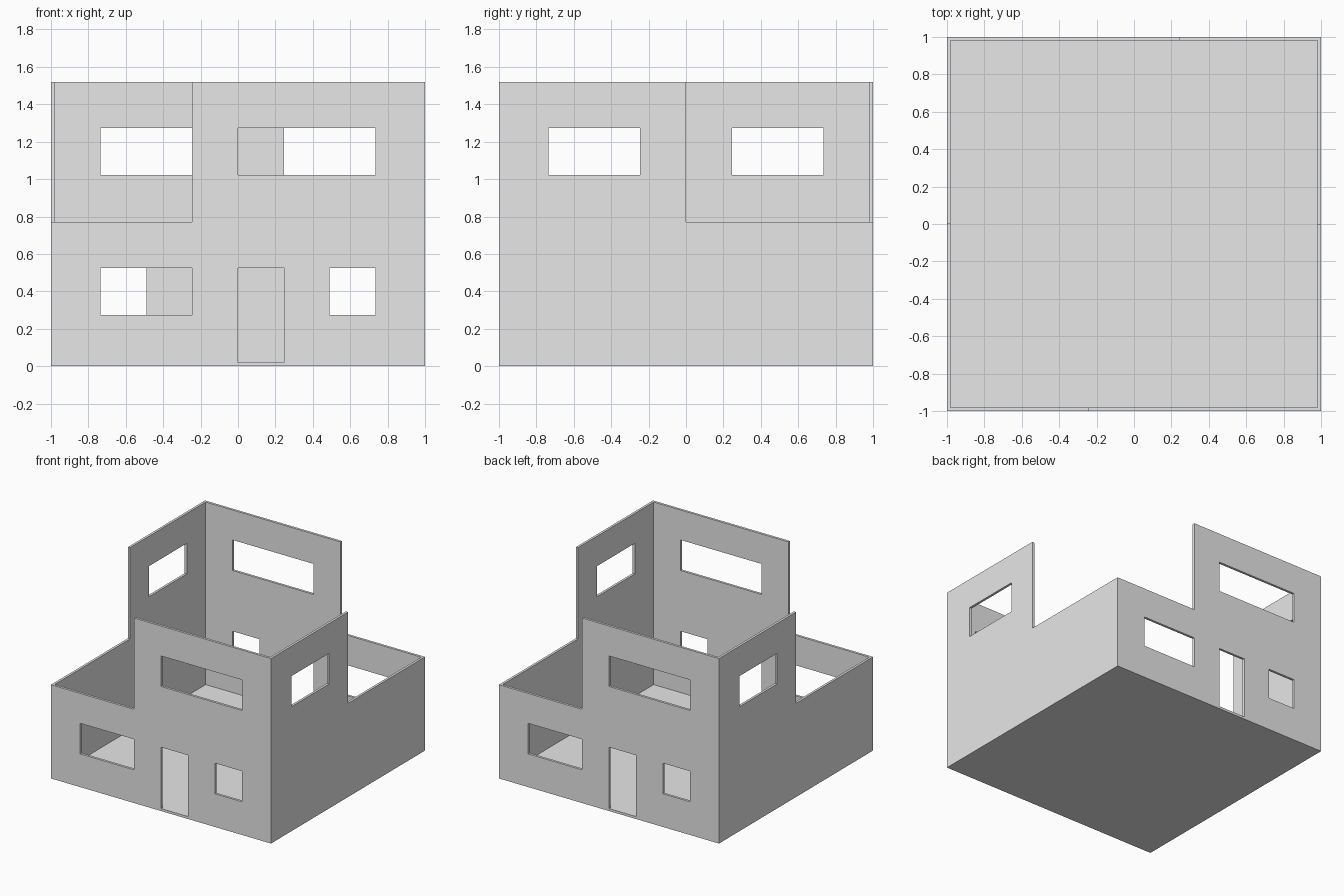
import bpy, bmesh, math
from mathutils import Matrix, Vector

cube = bpy.data.objects.get("Cube")
if cube:
    bpy.data.objects.remove(cube, do_unlink=True)

T = 0.02                    # wall and floor thickness
LOW, HIGH = 0.77, 1.52      # wall heights
SILL, HEAD = 0.273, 0.524   # ground floor openings
UPPER = 0.75                # rise from ground to upper openings

plaster = bpy.data.materials.new("plain grey")
plaster.use_nodes = True
grey = (0.8, 0.8, 0.8, 1)
plaster.diffuse_color = grey
plaster.node_tree.nodes["Principled BSDF"].inputs["Base Color"].default_value = grey


def finish(bm, name):
    bmesh.ops.recalc_face_normals(bm, faces=bm.faces)
    mesh = bpy.data.meshes.new(name)
    bm.to_mesh(mesh)
    bm.free()
    mesh.materials.append(plaster)
    obj = bpy.data.objects.new(name, mesh)
    bpy.context.collection.objects.link(obj)
    return obj


def rect(x0, x1, z0, z1):
    return [(x0, z0), (x1, z0), (x1, z1), (x0, z1)]


def wall(name, outline, windows, angle):
    """Fill an outline with window holes, thicken it inward, turn it to its side."""
    bm = bmesh.new()
    edges = []
    for loop in [outline] + windows:
        vs = [bm.verts.new((x, -1, z)) for x, z in loop]
        edges += [bm.edges.new((a, b)) for a, b in zip(vs, vs[1:] + vs[:1])]
    bmesh.ops.triangle_fill(bm, edges=edges, use_beauty=True, normal=Vector((0, -1, 0)))
    ext = bmesh.ops.extrude_face_region(bm, geom=bm.faces[:], use_keep_orig=True)
    moved = [g for g in ext["geom"] if isinstance(g, bmesh.types.BMVert)]
    bmesh.ops.translate(bm, verts=moved, vec=(0, T, 0))
    bm.transform(Matrix.Rotation(math.radians(angle), 4, "Z"))
    return finish(bm, name)


# Floor slab
bm = bmesh.new()
bmesh.ops.create_cube(bm, size=1, matrix=Matrix.Translation((0, 0, T / 2)) @ Matrix.Diagonal((2, 2, T, 1)))
finish(bm, "floor")

# Long wall: stepped top, door notch, two ground windows and one upper window
door_l, door_r, step = 0.0, 0.247, -0.245
long_outline = [(-1, T), (door_l, T), (door_l, HEAD), (door_r, HEAD), (door_r, T),
                (1, T), (1, HIGH), (step, HIGH), (step, LOW), (-1, LOW)]
long_windows = [rect(-0.735, -0.245, SILL, HEAD),
                rect(0.49, 0.735, SILL, HEAD),
                rect(0, 0.735, SILL + UPPER, HEAD + UPPER)]

# Side wall: stepped top and one upper window, fitted between the long walls
e = 1 - T
side_outline = [(-e, T), (e, T), (e, LOW), (0, LOW), (0, HIGH), (-e, HIGH)]
side_windows = [rect(-0.735, -0.245, SILL + UPPER, HEAD + UPPER)]

# Opposite walls are half-turn copies
for name, turn in (("front_wall", 0), ("back_wall", 180)):
    wall(name, long_outline, long_windows, turn)
for name, turn in (("left_wall", 90), ("right_wall", 270)):
    wall(name, side_outline, side_windows, turn)
